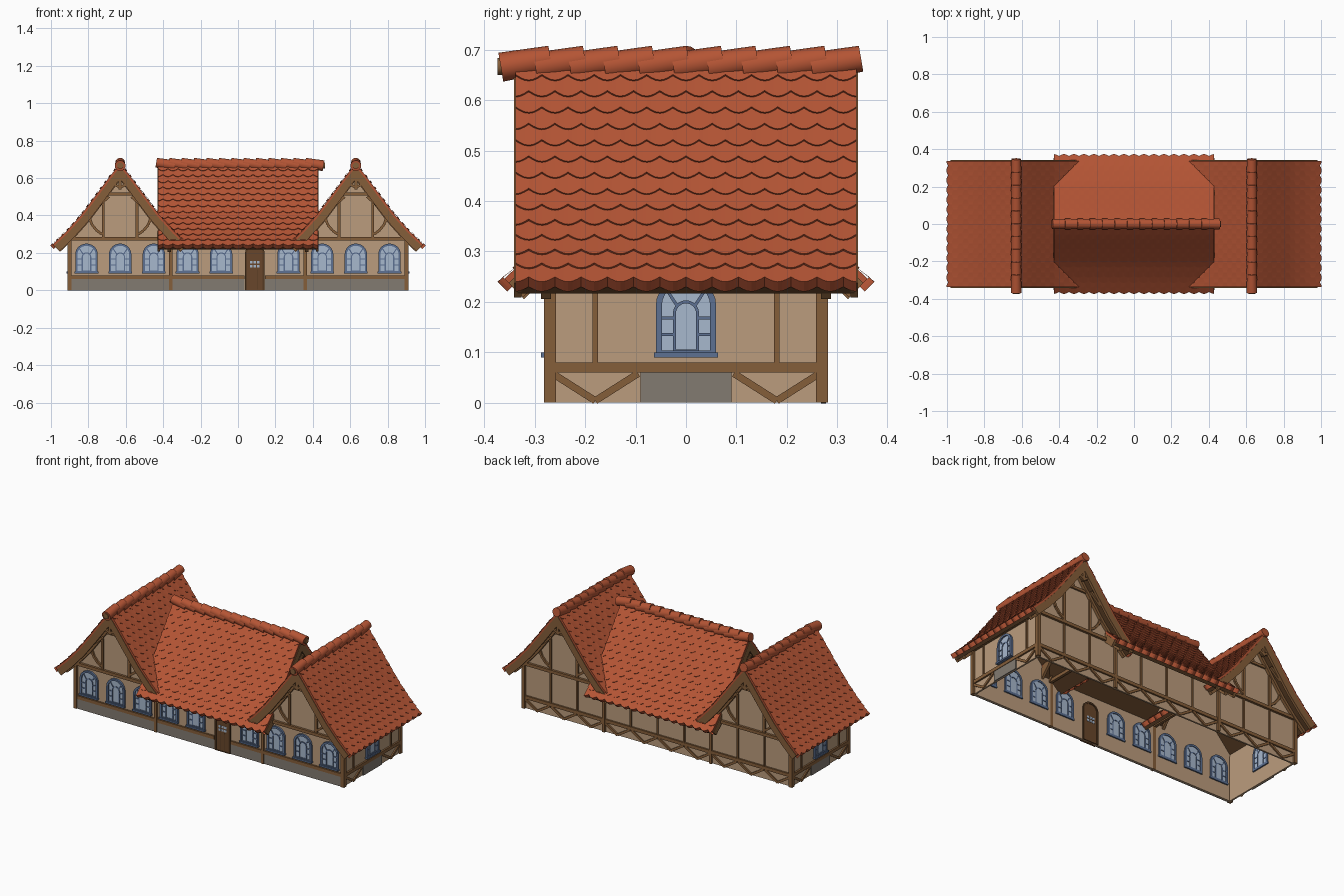
import bpy, bmesh, math
from mathutils import Matrix, Vector

cube = bpy.data.objects.get("Cube")
if cube:
    bpy.data.objects.remove(cube)

COLOURS = {
    "plaster": (0.50, 0.335, 0.205), "roof_tile": (0.46, 0.09, 0.035),
    "timber": (0.235, 0.112, 0.042), "dark_timber": (0.09, 0.042, 0.016),
    "stone": (0.225, 0.197, 0.165), "window_frame": (0.11, 0.165, 0.29),
    "glass": (0.39, 0.48, 0.61), "door_wood": (0.14, 0.062, 0.024),
}
MATS = []
for name, c in COLOURS.items():
    m = bpy.data.materials.new(name)
    m.use_nodes = True
    m.diffuse_color = (*c, 1)
    m.node_tree.nodes["Principled BSDF"].inputs["Base Color"].default_value = (*c, 1)
    MATS.append(m)
ID = {n: i for i, n in enumerate(COLOURS)}


def finish(bm, name, recalc=True, smooth=False):
    if recalc:
        bmesh.ops.recalc_face_normals(bm, faces=bm.faces)
    me = bpy.data.meshes.new(name)
    bm.to_mesh(me)
    bm.free()
    for m in MATS:
        me.materials.append(m)
    ob = bpy.data.objects.new(name, me)
    bpy.context.collection.objects.link(ob)
    if smooth:
        bpy.ops.object.select_all(action='DESELECT')
        ob.select_set(True)
        bpy.context.view_layer.objects.active = ob
        bpy.ops.object.shade_smooth_by_angle(angle=math.radians(40))


def prism(bm, M, loop, d0, d1, mat):
    """Extrude a loop of (across, height) points between two outward depths."""
    a, b = ([bm.verts.new(M @ Vector((u, -d, z))) for u, z in loop] for d in (d0, d1))
    faces = [bm.faces.new(a), bm.faces.new(b[::-1])]
    for i in range(len(a)):
        faces.append(bm.faces.new((a[i - 1], b[i - 1], b[i], a[i])))
    for f in faces:
        f.material_index = ID[mat]


def box(bm, M, u0, u1, z0, z1, d0, d1, mat):
    prism(bm, M, [(u0, z0), (u1, z0), (u1, z1), (u0, z1)], d0, d1, mat)


def bar(bm, M, p, q, w, d0, d1, mat):
    p, q = Vector(p), Vector(q)
    n = (q - p).normalized().orthogonal() * w / 2
    prism(bm, M, [p - n, q - n, q + n, p + n], d0, d1, mat)


def arch(w, z0, z1, rise, n=12):
    top = [(w * math.cos(math.pi * i / n), z1 - rise + rise * math.sin(math.pi * i / n))
           for i in range(n + 1)]
    return [(-w, z0), (w, z0)] + top


def band(bm, M, outer, inner, d0, d1, mat):
    for i in range(len(outer)):
        quad = [outer[i - 1], outer[i], inner[i], inner[i - 1]]
        if (Vector(outer[i]) - Vector(outer[i - 1])).length > 1e-5:
            prism(bm, M, quad, d0, d1, mat)


def face(angle, x=0.0):
    return Matrix.Translation((x, 0, 0)) @ Matrix.Rotation(math.radians(angle), 4, 'Z')


FRONT, RIGHT, BACK, LEFT = (face(a) for a in (0, 90, 180, 270))
W, EDGE, MOD, WING = 0.27, 0.90, 0.18, 0.63

# Roof profile: half section from ridge to flared eave
P = [Vector(p) for p in ((0, .68), (.06, .603), (.13, .508), (.21, .402), (.29, .313), (.36, .246))]
SEG = [(b - a) for a, b in zip(P, P[1:])]
SN = [Vector((-s.y, s.x)).normalized() for s in SEG]
PN = [SN[0]] + [(a + b).normalized() for a, b in zip(SN, SN[1:])] + [SN[-1]]
TOTAL = sum(s.length for s in SEG)


def chain(d):
    half = [p - n * d for p, n in zip(P, PN)]
    half[0] = Vector((0, P[0].y - d / SN[0].y))
    return [(-p.x, p.y) for p in half[:0:-1]] + [(p.x, p.y) for p in half]


def layer(d0, d1):
    return chain(d0) + chain(d1)[::-1]


def surface(t, lift):
    for i, s in enumerate(SEG):
        if t <= s.length or i == len(SEG) - 1:
            k = t / s.length
            return P[i] + s * k + PN[i].lerp(PN[i + 1], min(k, 1)) * lift
        t -= s.length


def tile_courses(name, M, half):
    bm = bmesh.new()
    rows, sub = 14, 6
    tiles = round(2 * half / 0.052)
    h = TOTAL / rows
    for s in (-1, 1):
        for r in range(rows):
            last, cols = r == rows - 1, []
            for c in range(tiles * sub + 1):
                ph = (c / sub + 0.5 * (r % 2)) % 1
                tip = (r + 1) * h + 0.014 * math.sin(math.pi * ph)
                pts = [(r * h, 0.0), (tip, 0.005), (tip, -0.022 if last else -0.002)]
                if last:
                    pts.append((tip - 0.03, -0.022))
                y = -half + 2 * half * c / (tiles * sub)
                cols.append([bm.verts.new((s * q.x, y, q.y)) for q in (surface(*p) for p in pts)])
            for a, b in zip(cols, cols[1:]):
                for j in range(len(a) - 1):
                    f = bm.faces.new((a[j], b[j], b[j + 1], a[j + 1]))
                    f.normal_update()
                    good = (f.normal.z, f.normal.x * s, -f.normal.z)[j]
                    if good < 0:
                        f.normal_flip()
                    f.material_index = ID["roof_tile"]
    bm.transform(M)
    finish(bm, name, recalc=False)


def roof(name, M, half):
    bm = bmesh.new()
    prism(bm, M, layer(0, .022), -half, half, "roof_tile")
    prism(bm, M, layer(.022, .04), -half + .004, half - .004, "dark_timber")
    for s in (-1, 1):
        prism(bm, M, layer(.012, .052), s * (half - .012), s * (half + .003), "timber")
        prism(bm, M, layer(.04, .056), s * (half - .07), s * (half - .05), "timber")
    finish(bm, name + "_roof")
    tile_courses(name + "_tile_courses", M, half)
    # Overlapping ridge tiles, tilted along the ridge
    bm = bmesh.new()
    n = round((2 * half + .03) / .07)
    pitch = (2 * half - .06) / (n - 1)
    tilt = Vector((0, 1, .17)).to_track_quat('Z', 'Y').to_matrix().to_4x4()
    for i in range(n):
        pos = Matrix.Translation((0, -half + .02 + i * pitch, .674))
        bmesh.ops.create_cone(bm, cap_ends=True, segments=16, radius1=.029, radius2=.026,
                              depth=.1, matrix=M @ pos @ tilt)
    for f in bm.faces:
        f.material_index = ID["roof_tile"]
    ring = [(.017 * math.cos(i * math.pi / 6), .667 + .017 * math.sin(i * math.pi / 6)) for i in range(12)]
    prism(bm, M, ring, half + .02, half + .036, "timber")
    finish(bm, name + "_ridge_tiles", smooth=True)


def gable(name, M, dist, base):
    """Plaster gable wall with its timber framing."""
    bm = bmesh.new()
    prism(bm, M, [(-W, base), (W, base), (W, .285), (.2, .365), (.12, .475), (0, .635),
                  (-.12, .475), (-.2, .365), (-W, .285)], dist - .01, dist, "plaster")
    d0, d1 = dist - .002, dist + .01
    box(bm, M, -W, W, .265, .284, d0, d1 + .004, "timber")
    box(bm, M, -.11, .11, .508, .524, d0, d1, "timber")
    for s in (-1, 1):
        box(bm, M, s * .083, s * .098, .284, .51, d0, d1, "timber")
        curve = [(s * u, z) for u, z in ((.098, .30), (.125, .32), (.15, .35), (.165, .39))]
        for p, q in zip(curve, curve[1:]):
            bar(bm, M, p, q, .014, d0, d1, "timber")
        # King strut and knees under the overhang
        bar(bm, M, (0, .55), (s * .05, .575), .014, dist + .05, dist + .066, "timber")
        bar(bm, M, (s * .06, .50), (s * .13, .44), .014, dist + .04, dist + .055, "timber")
    box(bm, M, -.008, .008, .54, .64, dist + .048, dist + .066, "timber")
    finish(bm, name)


def window(name, M, u, dist):
    bm = bmesh.new()
    T = M @ Matrix.Translation((u, -dist, 0))
    k = "window_frame"
    prism(bm, T, arch(.052, .1, .242, .05), -.014, .004, "glass")
    band(bm, T, arch(.06, .092, .25, .058), arch(.048, .104, .238, .046), -.018, .012, k)
    band(bm, T, arch(.026, .1, .203, .026), arch(.020, .106, .197, .020), -.016, .008, k)
    box(bm, T, -.063, .063, .09, .1, -.018, .018, k)
    for s in (-1, 1):
        for z in (.135, .168):
            box(bm, T, s * .024, s * .05, z - .003, z + .003, -.016, .008, k)
        bar(bm, T, (s * .018, .193), (s * .037, .222), .006, -.016, .008, k)
    finish(bm, name)


# Roofs and gables of the two wings and the middle block
for label, x in (("right", -WING), ("left", WING)):
    roof(label + "_wing", face(0, x), .338)
    gable(label + "_wing_front_gable", face(0, x), W, 0)
    gable(label + "_wing_back_gable", face(180, x), W, 0)
roof("middle", face(90), .428)
gable("middle_left_gable", RIGHT, 2 * MOD, .285)
gable("middle_right_gable", LEFT, 2 * MOD, .285)

# Plain walls
bm = bmesh.new()
for M in (FRONT, BACK):
    box(bm, M, -.36, .36, 0, .285, W - .01, W, "plaster")
for M in (RIGHT, LEFT):
    box(bm, M, -W, W, 0, .285, EDGE - .01, EDGE, "plaster")
finish(bm, "plain_walls")


def brace_v(bm, M, u, dist):
    for s in (-1, 1):
        bar(bm, M, (u + s * .085, .058), (u, .004), .014, dist - .002, dist + .008, "timber")


# Timber framing: corner posts, rails, studs and base braces
bm = bmesh.new()
for sx in (-1, 1):
    for sy in (-1, 1):
        for x in (EDGE, 2 * MOD):
            w = .011 if x == EDGE else .009
            box(bm, FRONT, sx * x - w, sx * x + w, 0, .275, sy * (W - .012), sy * (W + .012), "timber")
for M in (RIGHT, LEFT):
    box(bm, M, -W, W, .06, .08, EDGE - .002, EDGE + .01, "timber")
    box(bm, M, -W, W, .262, .28, EDGE - .002, EDGE + .01, "timber")
    for s in (-1, 1):
        box(bm, M, s * MOD - .005, s * MOD + .005, .08, .27, EDGE - .002, EDGE + .008, "timber")
        brace_v(bm, M, s * MOD, EDGE)
box(bm, BACK, -EDGE, EDGE, .06, .08, W - .002, W + .01, "timber")
for k in range(10):
    brace_v(bm, BACK, (k - 4.5) * MOD, W)
    box(bm, BACK, (k - 5) * MOD - .005, (k - 5) * MOD + .005, .08, .27, W - .002, W + .008, "timber")
for a, b in ((-EDGE, .035), (.145, EDGE)):
    box(bm, FRONT, a, b, .06, .08, W - .002, W + .01, "timber")
finish(bm, "timber_frame")

# Stone base panels
bm = bmesh.new()
for a, b in ((-EDGE, .035), (.145, EDGE)):
    box(bm, FRONT, a, b, 0, .06, W, W + .007, "stone")
for M in (RIGHT, LEFT):
    box(bm, M, -MOD / 2, MOD / 2, 0, .06, EDGE, EDGE + .007, "stone")
finish(bm, "stone_base")

# Windows
for k in range(10):
    if k != 5:
        window("front_window", FRONT, (k - 4.5) * MOD, W)
window("left_window", RIGHT, 0, EDGE)
window("right_window", LEFT, 0, EDGE)

# Arched front door with a small glazed grid
bm = bmesh.new()
T = Matrix.Translation((MOD / 2, -W, 0))
prism(bm, T, arch(.045, 0, .238, .04), -.014, .006, "door_wood")
band(bm, T, arch(.052, 0, .245, .046), arch(.042, .002, .235, .037), -.018, .012, "dark_timber")
for i in (-1, 0, 1):
    for z in (.122, .142):
        box(bm, T, i * .019 - .007, i * .019 + .007, z, z + .014, -.016, .008, "glass")
for u in (-.015, .015):
    box(bm, T, u - .001, u + .001, .005, .112, .006, .008, "dark_timber")
finish(bm, "front_door")
